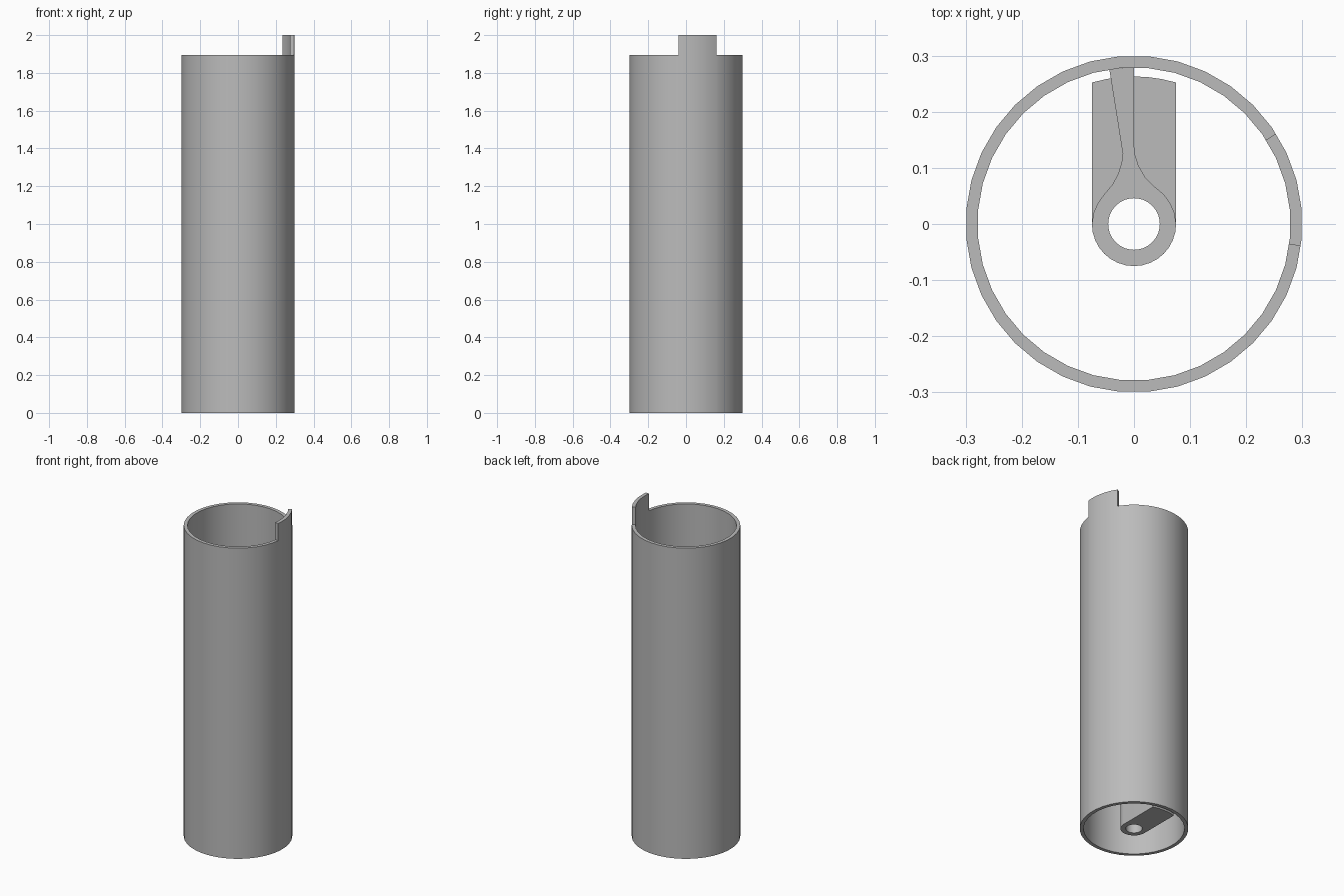
import bpy, bmesh, math
from math import sin, cos, radians

cube = bpy.data.objects.get("Cube")
if cube:
    bpy.data.objects.remove(cube)

grey = bpy.data.materials.new("plain grey")
grey.use_nodes = True
colour = (0.5, 0.5, 0.5, 1)
grey.diffuse_color = colour
grey.node_tree.nodes["Principled BSDF"].inputs["Base Color"].default_value = colour

OUTER, INNER = 0.3, 0.279
RIM, TOP = 1.895, 2.0
TAB_START, TAB_END = -7.5, 32.5
PLATE_TOP, FIN_TOP = 0.2, 0.4


def finish(obj):
    obj.data.materials.clear()
    obj.data.materials.append(grey)
    bpy.ops.object.select_all(action='DESELECT')
    obj.select_set(True)
    bpy.context.view_layer.objects.active = obj
    bpy.ops.object.shade_smooth_by_angle(angle=radians(30))


def arc(radius, start, end, steps):
    angles = [radians(start + (end - start) * i / steps) for i in range(steps + 1)]
    return [(radius * cos(a), radius * sin(a)) for a in angles]


def extruded(name, outline, hole, bottom, top):
    """Solid with a flat outline and a hole, raised between two heights."""
    curve = bpy.data.curves.new(name, 'CURVE')
    curve.dimensions = '2D'
    curve.fill_mode = 'BOTH'
    curve.extrude = (top - bottom) / 2
    for loop in (outline, hole):
        spline = curve.splines.new('POLY')
        spline.points.add(len(loop) - 1)
        for point, (x, y) in zip(spline.points, loop):
            point.co = (x, y, 0, 1)
        spline.use_cyclic_u = True
    obj = bpy.data.objects.new(name, curve)
    bpy.context.collection.objects.link(obj)
    bpy.ops.object.select_all(action='DESELECT')
    obj.select_set(True)
    bpy.context.view_layer.objects.active = obj
    bpy.ops.object.convert(target='MESH')
    obj = bpy.context.object
    bm = bmesh.new()
    bm.from_mesh(obj.data)
    bmesh.ops.remove_doubles(bm, verts=bm.verts, dist=0.0001)
    bmesh.ops.translate(bm, verts=bm.verts, vec=(0, 0, (top + bottom) / 2))
    bmesh.ops.recalc_face_normals(bm, faces=bm.faces)
    bm.to_mesh(obj.data)
    bm.free()
    finish(obj)


# Open tube, with a locating tab raised from its rim
def ring_point(radius, angle):
    offset = angle - round(angle / 10) * 10
    r = radius * cos(radians(5)) / cos(radians(offset))
    return r * cos(radians(angle)), r * sin(radians(angle))


bm = bmesh.new()
angles = sorted([10 * i - 5 for i in range(36)] + [TAB_START + 360, TAB_END])
rings = []
for radius, z in ((OUTER, 0), (OUTER, RIM), (INNER, RIM), (INNER, 0)):
    rings.append([bm.verts.new((*ring_point(radius, a), z)) for a in angles])
tab_faces = []
count = len(angles)
for k in range(4):
    a, b = rings[k], rings[(k + 1) % 4]
    for i in range(count):
        j = (i + 1) % count
        face = bm.faces.new((a[i], a[j], b[j], b[i]))
        start = angles[i]
        in_tab = start < TAB_END or start >= TAB_START + 360
        if k == 1 and in_tab:
            tab_faces.append(face)
raised = bmesh.ops.extrude_face_region(bm, geom=tab_faces)
bmesh.ops.delete(bm, geom=tab_faces, context='FACES_ONLY')
for v in raised["geom"]:
    if isinstance(v, bmesh.types.BMVert):
        v.co.z = TOP
bmesh.ops.recalc_face_normals(bm, faces=bm.faces)
mesh = bpy.data.meshes.new("tube")
bm.to_mesh(mesh)
bm.free()
tube = bpy.data.objects.new("tube", mesh)
bpy.context.collection.objects.link(tube)
finish(tube)

# Base plate: half-round front, straight sides, curved back end
hub = arc(0.075, 180, 360, 16)
bore = arc(0.046, 0, 350, 35)
extruded("base_plate", hub + arc(0.263, 73.4, 106.6, 6), bore, 0, PLATE_TOP)

# Hub flaring into a fin that meets the tube wall
flare = [(0.072, 0.02), (0.064, 0.038), (0.053, 0.053), (0.036, 0.067),
         (0.02, 0.083), (0.008, 0.104), (0.002, 0.123), (0, 0.14)]
left_flare = [(-0.02, 0.125), (-0.022, 0.11), (-0.028, 0.09), (-0.038, 0.071),
              (-0.053, 0.053), (-0.064, 0.038), (-0.072, 0.02)]
wall_end = [(0, 0.279), (-0.044, 0.276)]
extruded("hub_and_fin", hub + flare + wall_end + left_flare, bore, PLATE_TOP, FIN_TOP)
